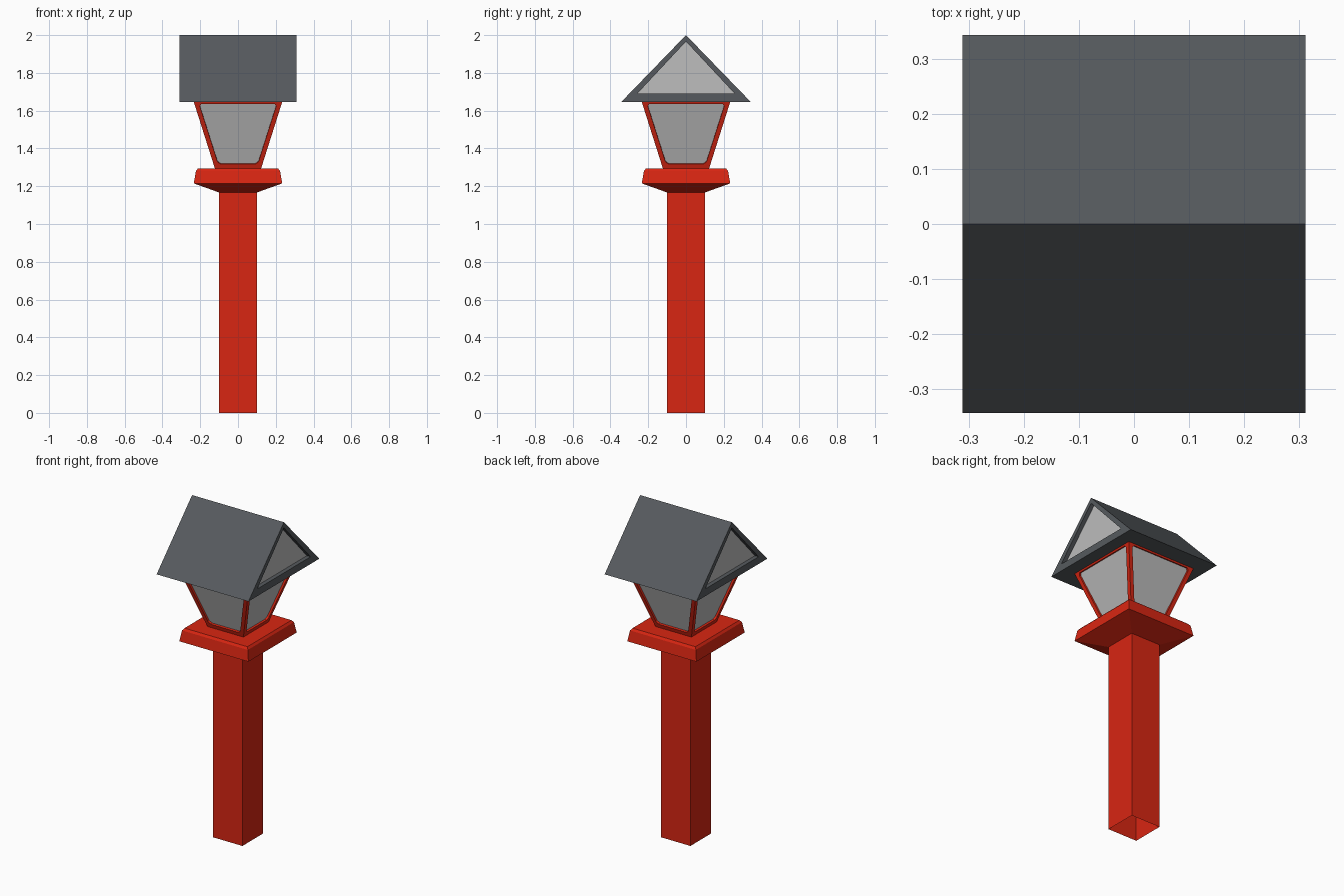
import bpy, bmesh
from mathutils import Matrix, Vector

if "Cube" in bpy.data.objects:
    bpy.data.objects.remove(bpy.data.objects["Cube"])


def material(name, rgb):
    m = bpy.data.materials.new(name)
    m.diffuse_color = (*rgb, 1)
    m.use_nodes = True
    m.node_tree.nodes["Principled BSDF"].inputs["Base Color"].default_value = m.diffuse_color
    return m


RED = material("red_paint", (0.69, 0.019, 0.006))
GLASS = material("grey_pane", (0.51, 0.51, 0.51))
SLATE = material("dark_slate", (0.093, 0.102, 0.112))


def finish(name, bm, mats):
    bmesh.ops.remove_doubles(bm, verts=bm.verts, dist=1e-5)
    bmesh.ops.recalc_face_normals(bm, faces=bm.faces)
    me = bpy.data.meshes.new(name)
    bm.to_mesh(me)
    bm.free()
    for m in mats:
        me.materials.append(m)
    ob = bpy.data.objects.new(name, me)
    bpy.context.collection.objects.link(ob)
    return ob


def square_loft(name, rings, top=True, bottom=True):
    """Stack of square rings given as (half width, z)."""
    bm = bmesh.new()
    loops = [[bm.verts.new((sx * h, sy * h, z)) for sx, sy in
              ((-1, -1), (1, -1), (1, 1), (-1, 1))] for h, z in rings]
    for a, b in zip(loops, loops[1:]):
        for i in range(4):
            j = (i + 1) % 4
            bm.faces.new((a[i], a[j], b[j], b[i]))
    if bottom:
        bm.faces.new(loops[0][::-1])
    if top:
        bm.faces.new(loops[-1])
    return finish(name, bm, [RED])


# Hollow post, open at the foot, and the flared cap on it
square_loft("post", [(0.1, 0), (0.1, 1.167)], top=False, bottom=False)
square_loft("post_cap", [(0.1, 1.167), (0.234, 1.215), (0.223, 1.28), (0.213, 1.293)],
            bottom=False)

# Lantern: four sloping frames with recessed panes
Z0, Z1, H0, H1 = 1.293, 1.646, 0.122, 0.234


def half(z):
    return H0 + (H1 - H0) * (z - Z0) / (Z1 - Z0)


bm = bmesh.new()
inward = Vector((0, Z1 - Z0, H1 - H0)).normalized() * 0.012
lo, hi, side, c = 1.317, 1.636, 0.025, 0.012
for k in range(4):
    rot = Matrix.Rotation(k * 1.5707963268, 3, 'Z')

    def vert(u, z, depth=0):
        return bm.verts.new(rot @ (Vector((u, -half(z), z)) + inward * depth))

    outer = [vert(-H0, Z0), vert(H0, Z0), vert(H1, Z1), vert(-H1, Z1)]
    b, t = half(lo) - side, half(hi) - side
    bc, tc = half(lo + c) - side, half(hi - c) - side
    pts = [(-bc, lo + c), (-b + c, lo), (b - c, lo), (bc, lo + c),
           (tc, hi - c), (t - c, hi), (-t + c, hi), (-tc, hi - c)]
    rim = [vert(*p) for p in pts]
    deep = [vert(*p, 1) for p in pts]
    for i in range(4):
        r0, r1, r2 = rim[2 * i], rim[2 * i + 1], rim[(2 * i + 2) % 8]
        bm.faces.new((outer[i], r1, r0))
        bm.faces.new((outer[i], outer[(i + 1) % 4], r2, r1))
    for i in range(8):
        j = (i + 1) % 8
        bm.faces.new((rim[i], rim[j], deep[j], deep[i]))
    bm.faces.new(deep).material_index = 1
finish("lantern", bm, [RED, GLASS])

# Gabled roof with recessed triangular gable panes
bm = bmesh.new()
X, DEPTH = 0.311, 0.025
gable = [(-0.343, 1.646), (0.343, 1.646), (0, 2.0)]
inner = [(-0.258, 1.69), (0.258, 1.69), (0, 1.966)]
ends = []
for s in (-1, 1):
    a = [bm.verts.new((s * X, y, z)) for y, z in gable]
    b = [bm.verts.new((s * X, y, z)) for y, z in inner]
    d = [bm.verts.new((s * (X - DEPTH), y, z)) for y, z in inner]
    for i in range(3):
        j = (i + 1) % 3
        bm.faces.new((a[i], a[j], b[j], b[i]))
        bm.faces.new((b[i], b[j], d[j], d[i]))
    bm.faces.new(d).material_index = 1
    ends.append(a)
for i in range(3):
    j = (i + 1) % 3
    bm.faces.new((ends[0][i], ends[0][j], ends[1][j], ends[1][i]))
finish("roof", bm, [SLATE, GLASS])
